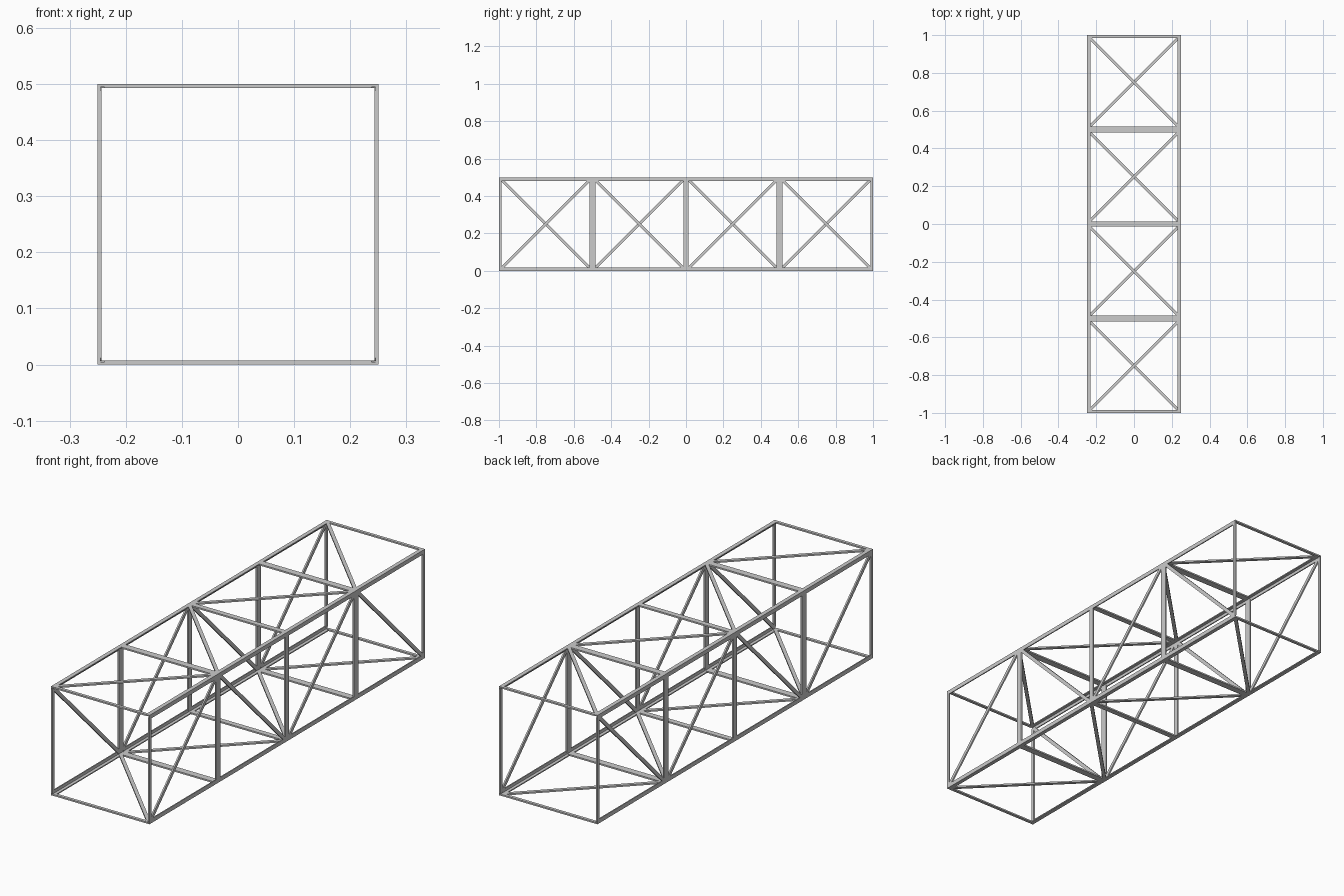
import bpy
from mathutils import Vector, Matrix

if "Cube" in bpy.data.objects:
    bpy.data.objects.remove(bpy.data.objects["Cube"])

T = 0.007            # strip thickness
LEG = 0.019          # leg width of the angle-section chords
LT = 0.005           # leg thickness of the chords
X = 0.25 - T / 2     # centre line of the side faces
LO, HI = T / 2, 0.5 - T / 2
G = 0.012            # strips stop short of the corners
E = 0.993            # centre line of the end frames


def bar(name, a, b, normal, width, depth=T):
    """Flat strip from a to b: depth along the face normal, width in the face."""
    a, b, n = Vector(a), Vector(b), Vector(normal)
    d = (b - a).normalized()
    w = n.cross(d).normalized()
    bpy.ops.mesh.primitive_cube_add(size=1)
    o = bpy.context.object
    o.name = name
    rot = Matrix((n, w, d)).transposed().to_4x4()
    size = Matrix.Diagonal((depth, width, (b - a).length, 1))
    o.data.transform(Matrix.Translation((a + b) / 2) @ rot @ size)
    return o


def angle_chord(sx, sz):
    """Long L-section chord at one corner of the square."""
    prof = [(0, 0), (LEG, 0), (LEG, LT), (LT, LT), (LT, LEG), (0, LEG)]
    pts = [(sx * (0.25 - u), 0.25 + sz * (0.25 - v)) for u, v in prof]
    if sx * sz < 0:
        pts.reverse()
    n = len(pts)
    verts = [(x, y, z) for y in (-1, 1) for x, z in pts]
    faces = [(i, (i + 1) % n, n + (i + 1) % n, n + i) for i in range(n)]
    faces += [tuple(reversed(range(n))), tuple(range(n, 2 * n))]
    me = bpy.data.meshes.new("chord")
    me.from_pydata(verts, [], faces)
    import bmesh
    bm = bmesh.new()
    bm.from_mesh(me)
    bmesh.ops.recalc_face_normals(bm, faces=bm.faces)
    bm.to_mesh(me)
    bm.free()
    bpy.context.collection.objects.link(bpy.data.objects.new("chord", me))


for sx in (-1, 1):
    for sz in (-1, 1):
        angle_chord(sx, sz)

# square frames along the length: thin ends, wider inner frames
for y, w in ((-E, 0.014), (-0.5, 0.031), (0, 0.025), (0.5, 0.031), (E, 0.014)):
    for x in (-X, X):
        bar("frame_post", (x, y, G), (x, y, 0.5 - G), (1, 0, 0), w)
    for z in (LO, HI):
        bar("frame_crossbar", (G - 0.25, y, z), (0.25 - G, y, z), (0, 0, 1), w)

# zigzag diagonals, opposite faces mirrored
ys = (-1, -0.5, 0, 0.5, 1)
A, B, W = G, 0.5 - G, 0.016
for i in range(4):
    y0, y1 = ys[i] + G, ys[i + 1] - G
    lo, hi = (A, B) if i % 2 == 0 else (B, A)
    bar("right_diagonal", (X, y0, lo), (X, y1, hi), (1, 0, 0), W)
    bar("left_diagonal", (-X, y0, hi), (-X, y1, lo), (1, 0, 0), W)
    bar("top_diagonal", (lo - 0.25, y0, HI), (hi - 0.25, y1, HI), (0, 0, 1), W)
    bar("bottom_diagonal", (hi - 0.25, y0, LO), (lo - 0.25, y1, LO), (0, 0, 1), W)
